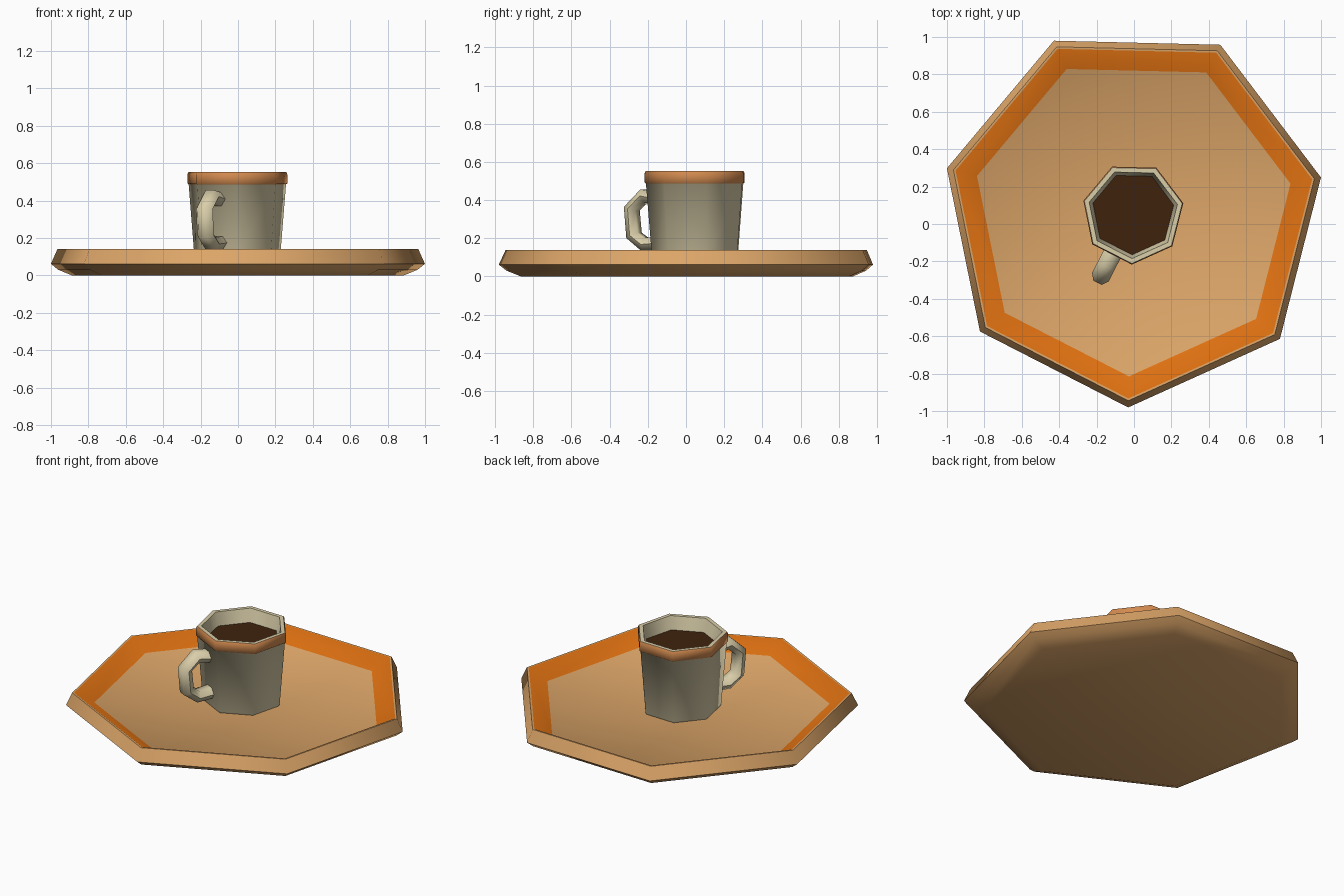
import bpy, bmesh, math
from mathutils import Vector

if "Cube" in bpy.data.objects:
    bpy.data.objects.remove(bpy.data.objects["Cube"])

SIDES = 7
START = math.radians(-91.4)


def material(name, rgb):
    m = bpy.data.materials.new(name)
    m.diffuse_color = (*rgb, 1)
    m.use_nodes = True
    m.node_tree.nodes["Principled BSDF"].inputs["Base Color"].default_value = m.diffuse_color
    return m


peach = material("peach wood", (0.72, 0.38, 0.14))
orange = material("orange glaze", (0.76, 0.17, 0.006))
band = material("band orange", (0.66, 0.26, 0.08))
cream = material("cream", (0.70, 0.62, 0.40))
coffee = material("dark coffee", (0.05, 0.016, 0.004))


def finish(name, bm, mats, angle):
    bmesh.ops.recalc_face_normals(bm, faces=bm.faces)
    me = bpy.data.meshes.new(name)
    bm.to_mesh(me)
    bm.free()
    ob = bpy.data.objects.new(name, me)
    bpy.context.collection.objects.link(ob)
    for m in mats:
        me.materials.append(m)
    bpy.ops.object.select_all(action='DESELECT')
    ob.select_set(True)
    bpy.context.view_layer.objects.active = ob
    bpy.ops.object.shade_smooth_by_angle(angle=math.radians(angle))
    return ob


def bridge(bm, rings, slots):
    for a, b, s in zip(rings, rings[1:], slots):
        n = len(a)
        for i in range(n):
            j = (i + 1) % n
            bm.faces.new((a[i], a[j], b[j], b[i])).material_index = s


def lathe(name, centre, profile, slots, cap_slots, mats, angle):
    """Seven-sided turned solid; profile is (radius, z) from base cap to inner cap."""
    bm = bmesh.new()
    rings = []
    for r, z in profile:
        rings.append([bm.verts.new((centre[0] + r * math.cos(START + i * math.tau / SIDES),
                                    centre[1] + r * math.sin(START + i * math.tau / SIDES), z))
                      for i in range(SIDES)])
    bridge(bm, rings, slots)
    bm.faces.new(rings[0]).material_index = cap_slots[0]
    bm.faces.new(rings[-1]).material_index = cap_slots[1]
    return finish(name, bm, mats, angle)


# Tray: bevelled rim, sloping orange border, flat floor
lathe("tray", (-0.006, 0.045),
      [(0.91, 0.0), (0.985, 0.03), (1.026, 0.062), (0.99, 0.14), (0.978, 0.14), (0.86, 0.075)],
      [0, 0, 0, 0, 1], (0, 0), [peach, orange], 55)

# Cup: tapered body, orange band, lip, inner wall and coffee surface
CUP = (-0.005, 0.057)
lathe("cup", CUP,
      [(0.225, 0.07), (0.234, 0.085), (0.267, 0.487), (0.274, 0.492), (0.274, 0.54),
       (0.268, 0.553), (0.242, 0.553), (0.222, 0.47)],
      [0, 0, 1, 1, 1, 0, 0], (0, 2), [cream, band, coffee], 55)

# Handle: six-sided tube swept along a path in (distance from cup axis, height)
ang = START - math.pi / SIDES
out = Vector((math.cos(ang), math.sin(ang), 0))
side = Vector((-math.sin(ang), math.cos(ang), 0))
up = Vector((0, 0, 1))
path = [(0.215, 0.405), (0.31, 0.422), (0.383, 0.355), (0.37, 0.215), (0.305, 0.168), (0.205, 0.175)]
bm = bmesh.new()
rings = []
for k, (r, z) in enumerate(path):
    p, q = path[max(k - 1, 0)], path[min(k + 1, len(path) - 1)]
    t = (out * (q[0] - p[0]) + up * (q[1] - p[1])).normalized()
    nrm = t.cross(side)
    c = Vector((*CUP, 0)) + out * r + up * z
    rings.append([bm.verts.new(c + side * 0.05 * math.cos(a) + nrm * 0.041 * math.sin(a))
                  for a in (i * math.tau / 6 for i in range(6))])
bridge(bm, rings, [0] * 5)
bm.faces.new(rings[0])
bm.faces.new(rings[-1])
finish("handle", bm, [cream], 65)
